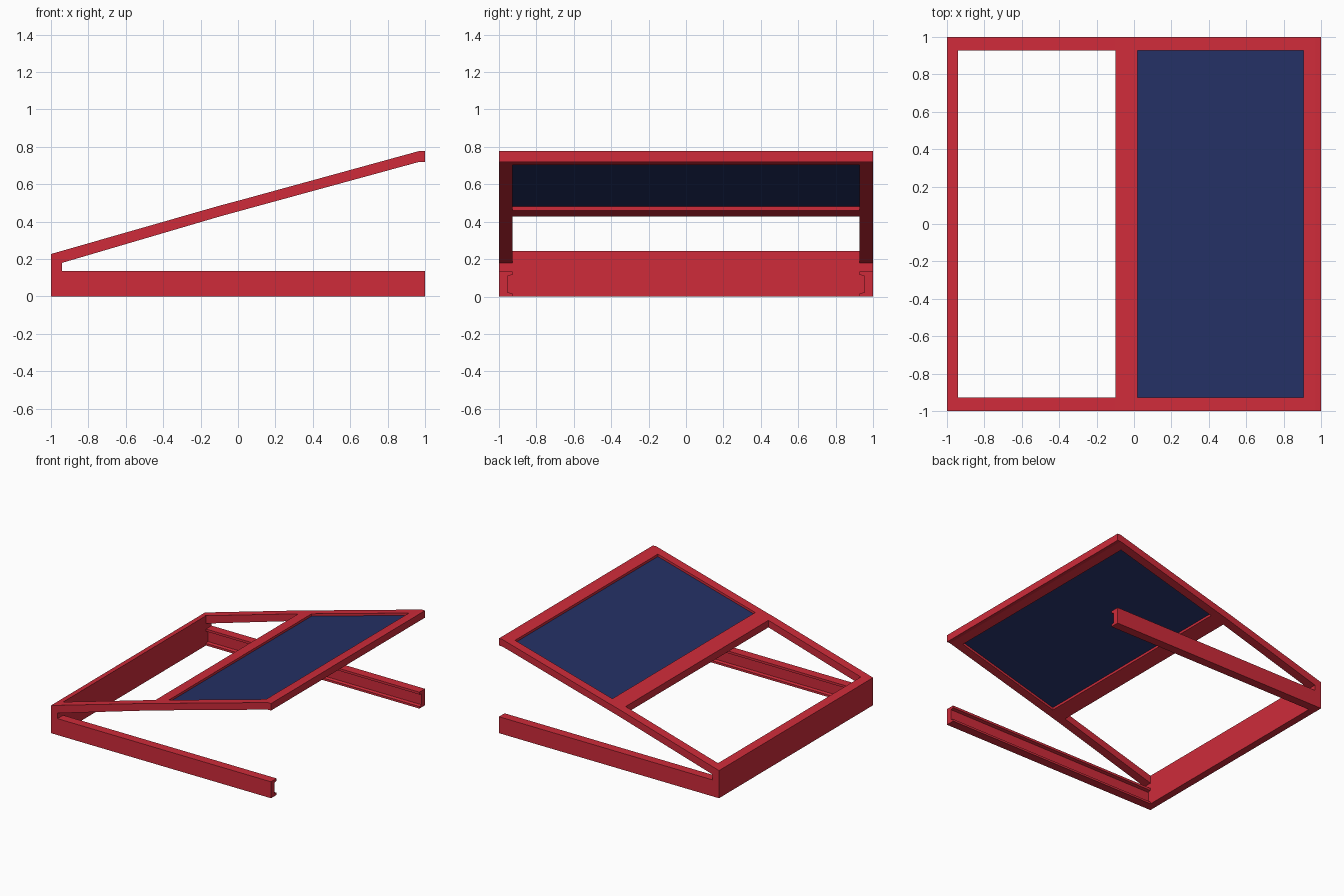
import bpy, bmesh

if "Cube" in bpy.data.objects:
    bpy.data.objects.remove(bpy.data.objects["Cube"])

def material(name, rgb):
    m = bpy.data.materials.new(name)
    m.diffuse_color = (*rgb, 1)
    m.use_nodes = True
    m.node_tree.nodes["Principled BSDF"].inputs["Base Color"].default_value = m.diffuse_color
    return m

RED = material("red_frame", (0.62, 0.024, 0.042))
BLUE = material("dark_blue_panel", (0.018, 0.03, 0.13))
YI = 0.927                      # inner face of the side frames

def prism(name, profile, start, end, mat, axis="y"):
    """Extrude an (x, z) profile along y, or a (y, z) profile along x."""
    bm = bmesh.new()
    def point(p, d):
        return (p[0], d, p[1]) if axis == "y" else (d, p[0], p[1])
    a = [bm.verts.new(point(p, start)) for p in profile]
    b = [bm.verts.new(point(p, end)) for p in profile]
    n = len(profile)
    bm.faces.new(a)
    bm.faces.new(b[::-1])
    for i in range(n):
        j = (i + 1) % n
        bm.faces.new((a[j], a[i], b[i], b[j]))
    bmesh.ops.recalc_face_normals(bm, faces=bm.faces)
    me = bpy.data.meshes.new(name)
    bm.to_mesh(me)
    bm.free()
    me.materials.append(mat)
    ob = bpy.data.objects.new(name, me)
    bpy.context.collection.objects.link(ob)
    return ob

# Side frames: base rail, post and sloped rail in one outline, with a channel
side = [(-1, 0), (1, 0), (1, 0.135), (-0.94, 0.135), (-0.94, 0.18),
        (-0.1, 0.427), (0.02, 0.46), (0.97, 0.72), (1, 0.72), (1, 0.778),
        (0.97, 0.778), (0.02, 0.517), (-0.1, 0.485), (-1, 0.227)]
channel = [(0.9, 0.012), (0.953, 0.022), (0.953, 0.11), (0.9, 0.122)]
for s, label in ((-1, "front"), (1, "back")):
    frame = prism(label + "_side_frame", side, s * YI, s, RED)
    cutter = prism("channel_cutter", [(s * y, z) for y, z in channel],
                   -0.94, 1.1, RED, "x")
    cutter.hide_render = True
    cut = frame.modifiers.new("channel", "BOOLEAN")
    cut.operation, cut.solver, cut.object = "DIFFERENCE", "EXACT", cutter
    bpy.context.view_layer.objects.active = frame
    bpy.ops.object.modifier_apply(modifier=cut.name)
    bpy.data.objects.remove(cutter)

# Cross members between the side frames
crosses = {
    "end_wall": [(-1, 0), (-0.94, 0), (-0.94, 0.244), (-1, 0.227)],
    "middle_crossbar": [(-0.1, 0.427), (0.02, 0.46), (0.02, 0.517), (-0.1, 0.485)],
    "top_crossbar": [(0.905, 0.702), (0.97, 0.72), (1, 0.72), (1, 0.778),
                     (0.97, 0.778), (0.905, 0.76)],
}
for name, profile in crosses.items():
    prism(name, profile, -YI, YI, RED)

# Recessed sloping panel
prism("panel", [(0.02, 0.48), (0.905, 0.722), (0.905, 0.74), (0.02, 0.498)],
      -YI, YI, BLUE)
